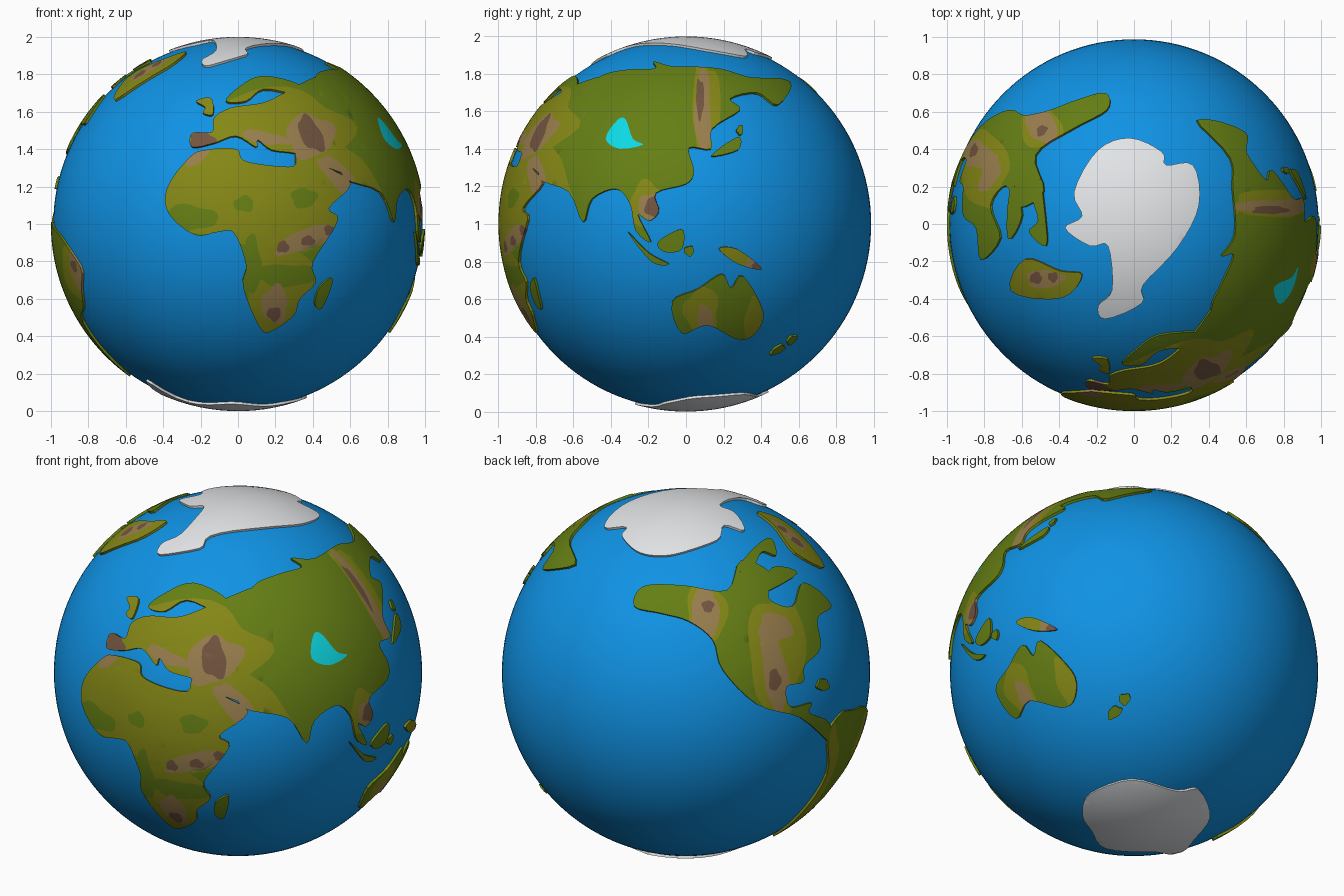
import bpy, bmesh, math
from mathutils import Vector
from mathutils.geometry import delaunay_2d_cdt

if "Cube" in bpy.data.objects:
    bpy.data.objects.remove(bpy.data.objects["Cube"])

SEA, UNIT, STEP = 0.987, 187.0, 0.02
COLOURS = {"ocean blue": (0.005, 0.29, 0.78), "forest green": (0.13, 0.21, 0.007),
           "olive": (0.235, 0.245, 0.008), "tan": (0.32, 0.21, 0.075),
           "brown": (0.17, 0.09, 0.05), "snow": (0.78, 0.80, 0.82), "lake cyan": (0.004, 0.70, 0.78)}
MATS = {}
for n, c in COLOURS.items():
    MATS[n] = bpy.data.materials.new(n)
    MATS[n].diffuse_color = (*c, 1)
NAMES = list(COLOURS)


def view(azimuth, elevation, cx=0, cy=0):
    """Drawing direction: right, up and towards-viewer axes plus sheet centre."""
    a, e = math.radians(azimuth), math.radians(elevation)
    c = Vector((math.sin(a) * math.cos(e), -math.cos(a) * math.cos(e), math.sin(e)))
    r = Vector((math.cos(a), math.sin(a), 0))
    return r, c.cross(r), c, cx, cy


FRONT = view(0, 0, 238, 224)
RIGHT = view(90, 0, 686, 225)
TOP = view(0, 90, 1134, 224)
BACK = view(215, 25, 685, 672)
LEFT = view(-90, 0)
BELOW = view(0, -90)


def project(v, x, y):
    """Sheet point to unit sphere."""
    r, up, c, cx, cy = v
    a, b = (x - cx) / UNIT, (cy - y) / UNIT
    return (r * a + up * b + c * math.sqrt(max(0, 1 - a * a - b * b))).normalized()


def outline(v, *flat):
    """Closed smooth curve through a few sheet points."""
    pts = [project(v, x, y) for x, y in zip(flat[::2], flat[1::2])]
    out, n = [], len(pts)
    for i in range(n):
        p0, p1, p2, p3 = (pts[(i + k) % n] for k in (-1, 0, 1, 2))
        for t in (0, 0.25, 0.5, 0.75):
            q = 2 * p1 + (p2 - p0) * t + (2 * p0 - 5 * p1 + 4 * p2 - p3) * t * t \
                + (3 * p1 - p0 - 3 * p2 + p3) * t ** 3
            out.append(q.normalized())
    return out


def blob(v, x, y, rx, ry=None, turn=0):
    """Wobbly oval patch."""
    ry, t, out = ry or rx, math.radians(turn), []
    for i in range(36):
        a = math.tau * i / 36
        k = 1 + 0.1 * math.sin(3 * a + x) + 0.07 * math.sin(5 * a + y)
        u, w = rx * k * math.cos(a), ry * k * math.sin(a)
        out.append(project(v, x + u * math.cos(t) - w * math.sin(t), y + u * math.sin(t) + w * math.cos(t)))
    return out


def inside(p, poly):
    pts, x0, x1, y0, y1 = poly
    x, y = p
    if not (x0 < x < x1 and y0 < y < y1):
        return False
    hit, (ax, ay) = False, pts[-1]
    for bx, by in pts:
        if (ay > y) != (by > y) and x < (bx - ax) * (y - ay) / (by - ay) + ax:
            hit = not hit
        ax, ay = bx, by
    return hit


def land(name, base, shapes, paint=()):
    """Raised plate: union of shapes, painted by contour patches, with side walls."""
    c = sum((p for s in shapes for p in s), Vector()).normalized()
    a = c.orthogonal().normalized()
    b = c.cross(a)

    def flat(curve):
        pts = [(p.dot(a) / (1 + p.dot(c)), p.dot(b) / (1 + p.dot(c))) for p in curve]
        xs, ys = zip(*pts)
        return pts, min(xs), max(xs), min(ys), max(ys)

    def lift(x, y):
        s = x * x + y * y
        return (a * 2 * x + b * 2 * y + c * (1 - s)) / (1 + s)

    coast = [flat(s) for s in shapes]
    patches = [(NAMES.index(m), flat(s)) for m, s in paint]
    verts, edges = [], []
    for poly in coast + [p for _, p in patches]:
        k, n = len(verts), len(poly[0])
        verts += [Vector(p) for p in poly[0]]
        edges += [(k + i, k + (i + 1) % n) for i in range(n)]
    x0, x1 = min(p[1] for p in coast), max(p[2] for p in coast)
    y0, y1 = min(p[3] for p in coast), max(p[4] for p in coast)
    for i in range(int((x1 - x0) / STEP) + 1):
        for j in range(int((y1 - y0) / STEP) + 1):
            verts.append(Vector((x0 + (i + 0.37 + 0.5 * (j % 2)) * STEP, y0 + (j + 0.41) * STEP)))
    vs, _, tris = delaunay_2d_cdt(verts, edges, [], 0, 1e-5)[:3]

    bm = bmesh.new()
    made = {}
    for t in tris:
        p, q, s = (vs[i] for i in t)
        mid = ((p.x + q.x + s.x) / 3, (p.y + q.y + s.y) / 3)
        if not any(inside(mid, o) for o in coast):
            continue
        if (q.x - p.x) * (s.y - p.y) - (q.y - p.y) * (s.x - p.x) < 0:
            t = t[::-1]
        for i in t:
            if i not in made:
                made[i] = bm.verts.new(lift(*vs[i]))
        f = bm.faces.new([made[i] for i in t])
        f.smooth = True
        f.material_index = NAMES.index(base)
        for m, o in patches:
            if inside(mid, o):
                f.material_index = m
    # side walls down into the sea
    rim = [e.link_loops[0] for e in bm.edges if len(e.link_faces) == 1]
    rim = [(l.vert, l.link_loop_next.vert, l.face.material_index, l.edge) for l in rim]
    low = {}
    for p, q, m, e in rim:
        e.smooth = False
        for v in (p, q):
            if v not in low:
                low[v] = bm.verts.new(v.co * (SEA - 0.004))
        bm.faces.new((q, p, low[p], low[q])).material_index = m
    me = bpy.data.meshes.new(name)
    bm.to_mesh(me)
    bm.free()
    for n in NAMES:
        me.materials.append(MATS[n])
    ob = bpy.data.objects.new(name, me)
    ob.location.z = 1
    bpy.context.collection.objects.link(ob)


# ocean ball
bpy.ops.mesh.primitive_uv_sphere_add(segments=128, ring_count=64, radius=SEA, location=(0, 0, 1))
ocean = bpy.context.object
ocean.name = "ocean"
ocean.data.materials.append(MATS["ocean blue"])
bpy.ops.object.shade_smooth()

# joined old-world landmass
africa = outline(FRONT, 190, 157, 205, 150, 236, 149, 243, 160, 266, 165, 294, 166, 298, 152, 329, 168, 351, 184,
    329, 208, 338, 220, 313, 262, 316, 282, 300, 299, 294, 315, 272, 331, 260, 328, 243, 287, 246, 265,
    234, 233, 218, 232, 195, 235, 169, 214, 167, 188)
europe = outline(FRONT, 192, 147, 192, 133, 212, 132, 214, 118, 230, 108, 262, 103, 284, 93, 300, 84, 328, 80,
    360, 140, 360, 175, 329, 168, 298, 154, 272, 150, 258, 140, 256, 147, 236, 136, 214, 143)
scandinavia = outline(FRONT, 226, 101, 239, 87, 262, 76, 300, 85, 298, 95, 264, 89, 246, 101)
asia = outline(RIGHT, 600, 78, 628, 71, 655, 70, 654, 63, 675, 68, 720, 70, 752, 79, 790, 83, 778, 106, 757, 94,
    730, 100, 740, 111, 712, 130, 711, 150, 689, 149, 694, 172, 686, 185, 656, 194, 659, 212, 649, 222, 638, 216,
    651, 243, 636, 232, 630, 205, 616, 190, 592, 200, 583, 223, 569, 193, 539, 178, 550, 140, 570, 105)
old_paint = [("olive", blob(FRONT, 250, 190, 115, 58)), ("olive", blob(FRONT, 278, 285, 35, 55)),
    ("olive", blob(FRONT, 270, 128, 85, 36)), ("olive", blob(FRONT, 350, 180, 52, 22, 55)),
    ("olive", blob(RIGHT, 706, 112, 14, 50)), ("olive", blob(RIGHT, 648, 205, 18, 22))]
old_paint += [("forest green", blob(FRONT, *p)) for p in (
    (190, 218, 27, 13), (244, 204, 10, 8), (304, 198, 13, 10), (286, 275, 34, 11), (252, 265, 9, 30))]
old_paint += [("tan", blob(FRONT, *p)) for p in (
    (310, 136, 24, 22), (340, 178, 30, 10, 50), (266, 138, 26, 6, 10), (196, 158, 13, 6, -30),
    (308, 239, 34, 10, -20), (275, 304, 13, 19))]
old_paint += [("tan", blob(RIGHT, 703, 112, 8, 42)), ("tan", blob(RIGHT, 651, 208, 12, 14))]
old_paint += [("brown", blob(FRONT, *p)) for p in (
    (311, 134, 20, 10, 60), (202, 140, 13, 8), (283, 247, 6), (308, 241, 7, 5), (329, 230, 5), (274, 314, 7))]
old_paint += [("brown", blob(RIGHT, 700, 100, 4, 20)), ("brown", blob(RIGHT, 653, 208, 8, 10)),
    ("lake cyan", outline(RIGHT, 618, 121, 626, 121, 633, 140, 643, 146, 620, 150, 606, 140))]
land("old_world", "forest green", [africa, europe, scandinavia, asia], old_paint)

# joined new-world landmass
north = outline(BACK, 633, 606, 642, 586, 682, 585, 726, 590, 740, 560, 770, 573, 768, 598, 792, 606, 803, 582,
    831, 605, 817, 618, 820, 648, 804, 666, 803, 682, 786, 687, 790, 707, 811, 703, 809, 713, 828, 722, 830, 743,
    800, 718, 757, 705, 722, 670, 712, 640, 688, 621, 660, 613)
south = outline(LEFT, -17, 15, 4, -2, 30, 4, 62, 15, 91, 43, 79, 65, 63, 84, 36, 98, 15, 146, -6, 150, -11, 114, -4, 65)
new_paint = [("olive", blob(BACK, 776, 655, 28, 62)), ("olive", blob(BACK, 705, 612, 20, 34)),
    ("olive", blob(LEFT, 75, 50, 28)), ("olive", blob(LEFT, -5, 80, 14, 70)),
    ("tan", blob(BACK, 704, 612, 14, 28)), ("tan", blob(BACK, 774, 628, 17, 15)),
    ("tan", blob(BACK, 774, 672, 12, 42, -10)), ("tan", blob(LEFT, 82, 48, 12, 22)),
    ("brown", blob(BACK, 707, 606, 6)), ("brown", blob(BACK, 774, 680, 6, 11)), ("brown", blob(LEFT, 79, 42, 6))]
land("new_world", "forest green", [north, south], new_paint)

# polar snow plates
land("north_snow", "snow", [outline(TOP, 1065, 228, 1082, 216, 1074, 192, 1098, 150, 1130, 138, 1162, 152,
    1166, 165, 1193, 165, 1199, 205, 1178, 247, 1143, 285, 1142, 303, 1105, 319, 1098, 306, 1112, 290, 1108, 246, 1090, 246)])
land("south_snow", "snow", [outline(BELOW, -92, -43, -50, -26, -6, -51, 30, -30, 52, -18, 69, 12, 52, 58, 4, 73,
    -17, 82, -56, 52, -70, 10)])

# islands: name, base colour, view, coast points
ISLANDS = (
    ("arctic_island_a", "forest green", TOP, (1040, 178, 1045, 215, 1046, 246, 1029, 232, 1038, 220, 1032, 195)),
    ("arctic_island_b", "forest green", TOP, (1012, 184, 1022, 215, 1008, 239)),
    ("british_isles", "olive", FRONT, (196, 101, 211, 98, 213, 114, 203, 113, 205, 107)),
    ("southeast_african_island", "forest green", FRONT, (315, 304, 320, 287, 333, 279, 322, 308)),
    ("sumatra_island", "forest green", RIGHT, (628, 233, 649, 254, 669, 265, 652, 263)),
    ("borneo_island", "forest green", RIGHT, (658, 243, 682, 230, 682, 250, 665, 253)),
    ("japan_main_island", "forest green", RIGHT, (711, 157, 738, 138, 738, 151)),
)
for name, base, v, pts in ISLANDS:
    land(name, base, [outline(v, *pts)])
land("northwest_island", "olive", [outline(TOP, 1011, 291, 1025, 259, 1060, 271, 1082, 275, 1062, 298)],
    [("tan", blob(TOP, 1045, 279, 19, 9)), ("brown", blob(TOP, 1036, 278, 6)), ("brown", blob(TOP, 1053, 277, 5))])
land("new_guinea_island", "olive", [outline(RIGHT, 719, 250, 737, 250, 762, 270, 738, 265)],
    [("tan", blob(RIGHT, 754, 265, 9)), ("brown", blob(RIGHT, 758, 268, 6))])
land("australia", "forest green", [outline(RIGHT, 672, 303, 698, 290, 722, 275, 731, 289, 743, 277, 763, 312,
    757, 332, 740, 341, 708, 326, 682, 334)],
    [("olive", blob(RIGHT, 702, 312, 17, 24)), ("olive", blob(RIGHT, 754, 324, 10, 24)), ("tan", blob(RIGHT, 705, 320, 8, 14))])
for name, v, size in (("caribbean_island", BACK, (823, 685, 6)), ("sulawesi_island", RIGHT, (689, 252, 5)),
                      ("south_pacific_island_a", RIGHT, (778, 351, 8, 3, -30)),
                      ("south_pacific_island_b", RIGHT, (792, 341, 6, 3, -40)),
                      ("japan_north_island", RIGHT, (740, 131, 3, 5))):
    land(name, "forest green", [blob(v, *size)])

for m in bpy.data.materials:
    if m.users and not m.is_grease_pencil:
        m.use_nodes = True
        m.node_tree.nodes["Principled BSDF"].inputs["Base Color"].default_value = m.diffuse_color
